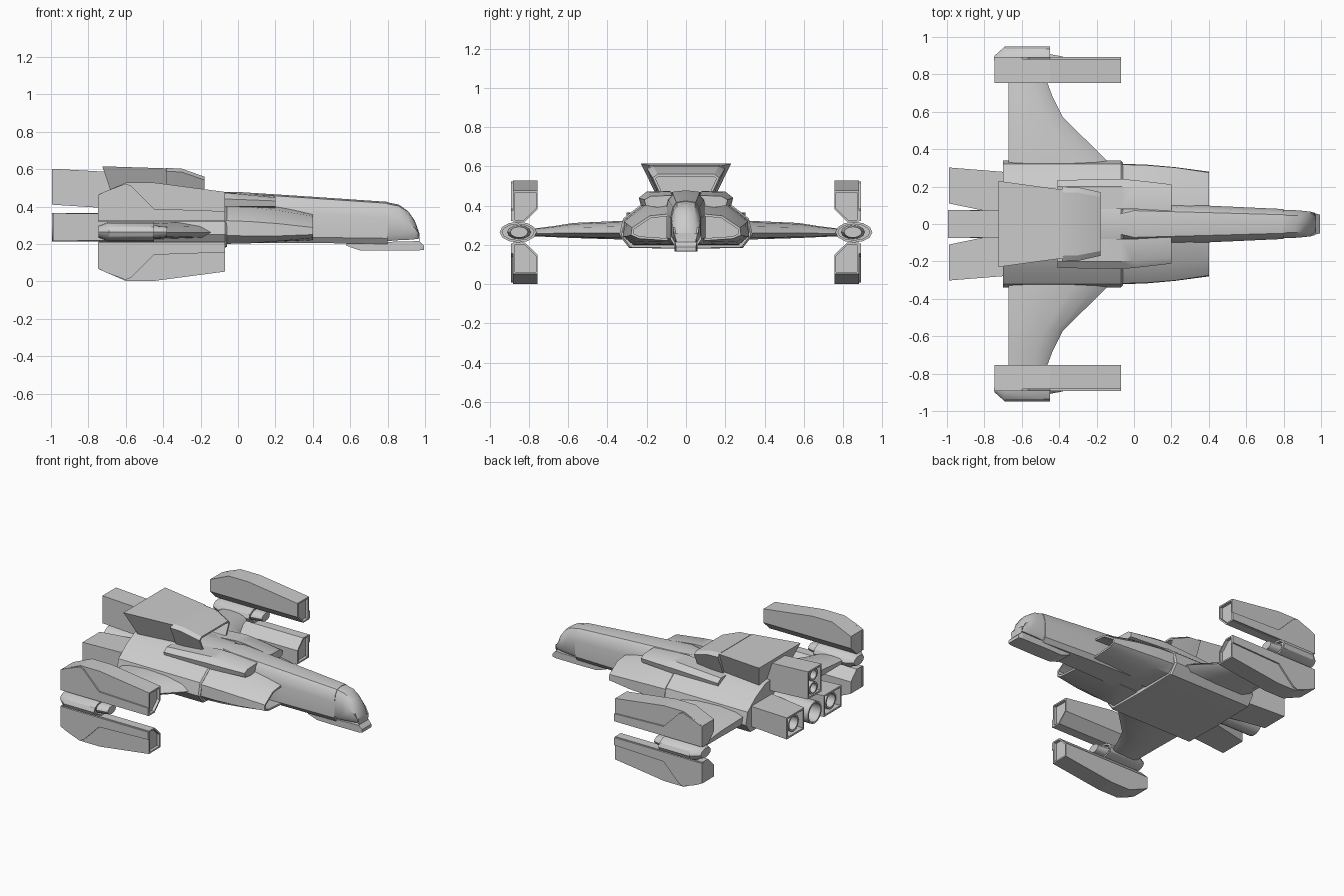
import bpy, bmesh, math
from mathutils import Vector

if "Cube" in bpy.data.objects:
    bpy.data.objects.remove(bpy.data.objects["Cube"])

MID = 0.265  # height of the wing plane


def loft(name, rings, smooth=None, hollow=(), rim=0.012, depth=0.1):
    """Skin closed rings of points; hollow lists end caps (0 first, 1 last) to recess."""
    bm = bmesh.new()
    vs = [[bm.verts.new(p) for p in r] for r in rings]
    n = len(vs[0])
    for a, b in zip(vs, vs[1:]):
        for i in range(n):
            bm.faces.new((a[i], a[(i + 1) % n], b[(i + 1) % n], b[i]))
    caps = [bm.faces.new(vs[0][::-1]), bm.faces.new(vs[-1])]
    bmesh.ops.recalc_face_normals(bm, faces=bm.faces[:])
    for k in hollow:
        f = caps[k]
        f.normal_update()
        d = f.normal.copy()
        bmesh.ops.inset_individual(bm, faces=[f], thickness=rim, use_even_offset=True)
        new = bmesh.ops.extrude_discrete_faces(bm, faces=[f])["faces"]
        bmesh.ops.translate(bm, verts=new[0].verts[:], vec=-d * depth)
    me = bpy.data.meshes.new(name)
    bm.to_mesh(me)
    bm.free()
    ob = bpy.data.objects.new(name, me)
    bpy.context.collection.objects.link(ob)
    if smooth:
        bpy.ops.object.select_all(action='DESELECT')
        ob.select_set(True)
        bpy.context.view_layer.objects.active = ob
        bpy.ops.object.shade_smooth_by_angle(angle=math.radians(smooth))
    return ob


def sym(x, half):
    """Ring at x from a top-to-bottom half outline, mirrored across y."""
    left = [(x, -y, z) for y, z in reversed(half) if y > 1e-6]
    return [(x, y, z) for y, z in half] + left


def side(x, pts, s=1, up=1):
    return [(x, s * y, z if up > 0 else 2 * MID - z) for y, z in pts]


def rect(x, y0, y1, z0, z1, s=1):
    return side(x, [(y0, z0), (y1, z0), (y1, z1), (y0, z1)], s)


def oval(x, y, z, ry, rz, n=20):
    return [(x, y + ry * math.cos(2 * math.pi * i / n), z + rz * math.sin(2 * math.pi * i / n)) for i in range(n)]


# Main hull with front collar
hull = [(0, .475), (.12, .46), (.23, .405), (.32, .335), (.34, .25), (.29, .185), (0, .18)]
front = [(y * .97, MID + (z - MID) * .96) for y, z in hull]
loft("main_hull", [sym(-.70, hull), sym(-.11, hull), sym(-.07, hull), sym(-.06, front)], 35)


# Neck and nose
def neck(x, w, top, bot):
    return sym(x, [(0, top), (w * .62, top - .008), (w * .85, top - .035), (w, top - .1 * (top - bot) / .26),
                   (w, bot + .03), (w * .75, bot), (0, bot)])


loft("neck", [neck(-.17, .05, .475, .21), neck(0, .115, .478, .205), neck(.4, .098, .452, .205),
              neck(.8, .08, .425, .20)], 35)
loft("nose", [neck(.8, .076, .422, .215), neck(.86, .074, .41, .22), neck(.91, .07, .375, .222),
              neck(.945, .066, .325, .225), neck(.965, .06, .27, .228), neck(.97, .055, .245, .23)], 40)
loft("lower_jaw", [rect(.58, -.055, .055, .19, .21), rect(.65, -.055, .055, .166, .21),
                   rect(.76, -.058, .058, .166, .21), rect(.97, -.056, .056, .166, .215),
                   rect(.995, -.05, .05, .168, .19)])

# Dorsal scoop: wide rear deck and open front mouth
deck = lambda x, xb, yt, zt, yb, zb: [(xb, yb, zb), (x, yt, zt), (x, -yt, zt), (xb, -yb, zb)]
loft("dorsal_deck", [deck(-.725, -.67, .23, .615, .15, .45), deck(-.38, -.38, .183, .604, .13, .46)])


def mouth(x, yt, zt, yb):
    return sym(x, [(yt * .85, zt), (yt, zt - .018), (yb, .455), (yb * .8, .445)])


loft("dorsal_mouth", [mouth(-.385, .2, .607, .14), mouth(-.30, .197, .602, .14), mouth(-.18, .17, .56, .13)],
     30, hollow=[1], depth=.12)

# Centre engines at the back
loft("upper_engine_box", [rect(-.995, -.075, .075, .41, .602), rect(-.6, -.07, .07, .385, .58)], hollow=[0], depth=.08)
for i, z in enumerate((.458, .553)):
    loft(f"upper_nozzle_{i}", [oval(-.985, 0, z, .044, .044), oval(-.85, 0, z, .04, .04)], 40, hollow=[0], depth=.07)
loft("centre_nozzle", [oval(-.995, 0, .29, .076, .076), oval(-.65, 0, .29, .076, .076)], 40, hollow=[0], depth=.15)

for s, tag in ((1, "left"), (-1, "right")):
    # Splayed side engines
    loft(f"{tag}_engine_box", [rect(-.99, .11, .302, .215, .365, s), rect(-.65, .04, .275, .22, .36, s)],
         hollow=[0], depth=.08)
    loft(f"{tag}_nozzle", [oval(-.975, s * .206, .29, .058, .058), oval(-.85, s * .19, .29, .055, .055)],
         40, hollow=[0], depth=.07)

    # Side intakes, open at the front
    loft(f"{tag}_intake", [
        side(-.08, [(.04, .44), (.22, .402), (.318, .325), (.322, .245), (.27, .2), (.04, .2)], s),
        side(.06, [(.04, .43), (.215, .396), (.315, .32), (.318, .243), (.265, .203), (.04, .203)], s),
        side(.22, [(.04, .405), (.205, .378), (.302, .308), (.304, .243), (.255, .215), (.04, .212)], s),
        side(.40, [(.07, .36), (.185, .348), (.275, .288), (.28, .25), (.24, .232), (.07, .22)], s)],
        35, hollow=[1], depth=.12)

    # Shoulder fairings above the intakes
    loft(f"{tag}_shoulder", [
        side(-.41, [(.08, .45), (.2, .45), (.235, .425), (.225, .39), (.08, .38)], s),
        side(-.07, [(.08, .475), (.2, .472), (.24, .44), (.23, .4), (.08, .385)], s),
        side(0, [(.08, .472), (.195, .468), (.235, .438), (.225, .4), (.08, .385)], s),
        side(.2, [(.07, .452), (.18, .448), (.212, .43), (.205, .4), (.07, .38)], s)], 35)

    # Wing: chordwise outline at each span station
    def rib(y, lead, top, bot):
        c, h = lead + .67, (top - bot) / 2
        m = (top + bot) / 2
        prof = [(0, .45), (.1, .8), (.35, 1), (.65, .85), (.88, .4), (1, -.3),
                (.9, -.85), (.5, -1), (.1, -1), (0, -.6)]
        return [(-.67 + c * u, s * y, m + h * v) for u, v in prof]
    loft(f"{tag}_wing", [rib(.25, -.10, .325, .225), rib(.34, -.145, .322, .228), rib(.57, -.38, .312, .235),
                         rib(.68, -.435, .295, .24), rib(.8, -.48, .28, .245)], 40)

    # Wing tip capsule
    loft(f"{tag}_wing_tip", [oval(-.745, s * .845, MID, .055, .032, 12), oval(-.69, s * .855, MID, .094, .053, 12),
                             oval(-.45, s * .855, MID, .094, .053, 12)], 35, hollow=[1], depth=.02)
    loft(f"{tag}_tip_core", [oval(-.46, s * .85, MID, .06, .035, 12), oval(-.38, s * .85, MID, .045, .028, 12)], 35)

    # Upper and lower weapon pods with outer armour plates
    for up, lev in ((1, "upper"), (-1, "lower")):
        rings = [side(x, [(.755, t), (.882, t), (.882, .318), (.82, .318), (.755, .382)], s, up)
                 for x, t in ((-.745, .465), (-.6, .528), (-.45, .528), (-.07, .478))]
        loft(f"{tag}_{lev}_pod", rings, hollow=[1], rim=.01, depth=.02)
        plate = [(-.748, .322), (-.748, .462), (-.7, .485), (-.6, .522), (-.57, .51),
                 (-.45, .388), (-.07, .375), (-.07, .322)]
        loft(f"{tag}_{lev}_plate", [[(x, s * y, z if up > 0 else 2 * MID - z) for x, z in plate]
                                    for y in (.875, .892)])
